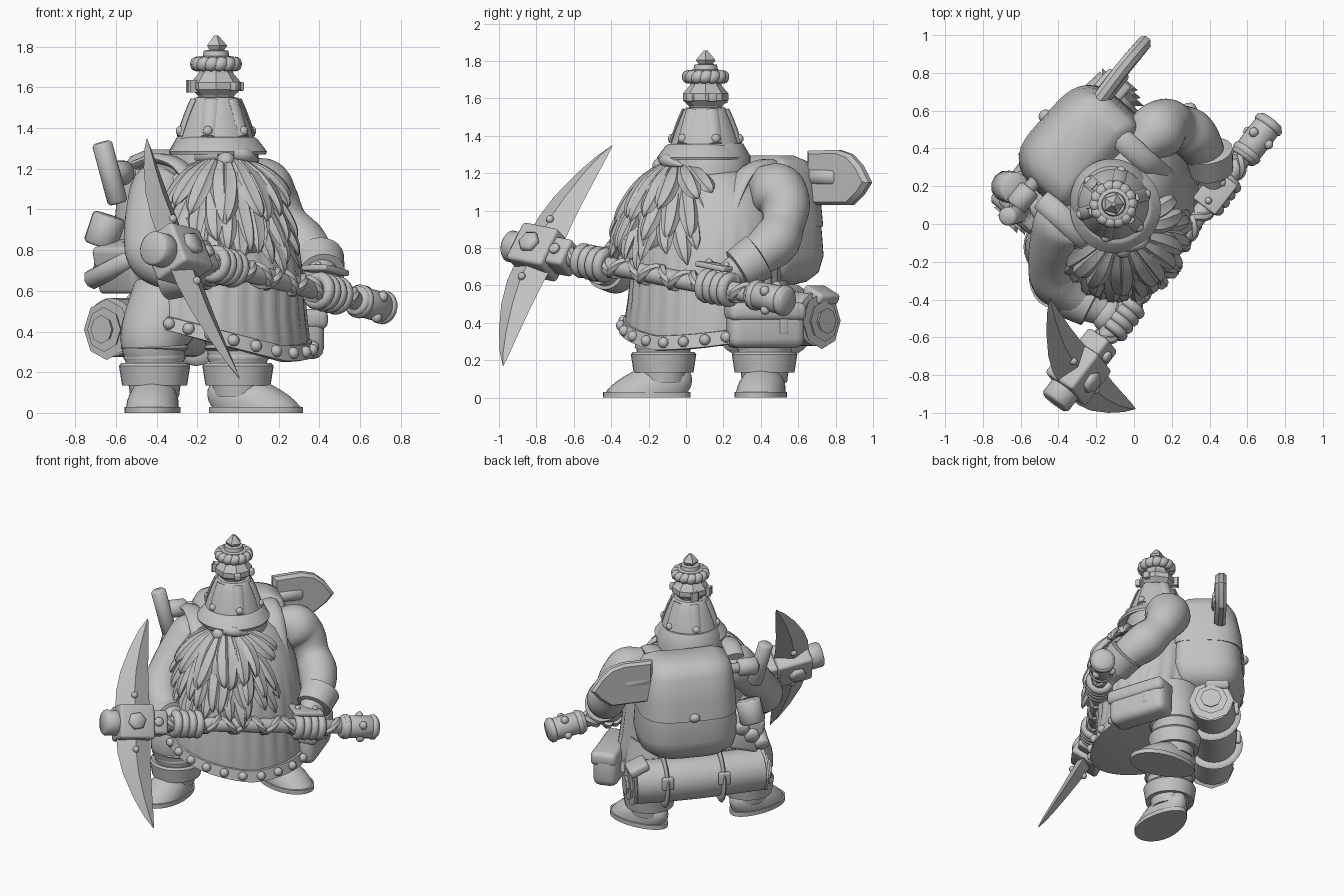
import bpy, bmesh, random
from math import sin, cos, pi, radians, copysign
from mathutils import Vector, Matrix

random.seed(4)
if "Cube" in bpy.data.objects:
    bpy.data.objects.remove(bpy.data.objects["Cube"])

grey = bpy.data.materials.new("plain_grey")
grey.use_nodes = True
grey.diffuse_color = (0.54, 0.54, 0.54, 1)
grey.node_tree.nodes["Principled BSDF"].inputs["Base Color"].default_value = (0.54, 0.54, 0.54, 1)

TURN = Matrix.Rotation(radians(48), 3, 'Z')   # the body stands turned to its left
FLAT = Matrix.Identity(3)


def body(u, v, z):
    return TURN @ Vector((u, v, z))


def finish(name, bm, angle=40):
    bmesh.ops.recalc_face_normals(bm, faces=bm.faces)
    me = bpy.data.meshes.new(name)
    bm.to_mesh(me)
    bm.free()
    me.materials.append(grey)
    me.shade_smooth()
    me.set_sharp_from_angle(angle=radians(angle))
    ob = bpy.data.objects.new(name, me)
    bpy.context.scene.collection.objects.link(ob)


def loft(name, rings, angle=40):
    bm = bmesh.new()
    loops = [[bm.verts.new(p) for p in ring] for ring in rings]
    n = len(loops[0])
    for a, b in zip(loops, loops[1:]):
        for i in range(n):
            bm.faces.new((a[i], a[(i + 1) % n], b[(i + 1) % n], b[i]))
    bm.faces.new(loops[0])
    bm.faces.new(loops[-1])
    finish(name, bm, angle)


def lathe(name, profile, loc, sides=32, angle=40, rot=FLAT):
    loft(name, [[Vector(loc) + rot @ Vector((r * cos(2 * pi * i / sides), r * sin(2 * pi * i / sides), z))
                 for i in range(sides)] for r, z in profile], angle)


def smooth(keys, steps):
    # rounded path through the key points (x, y, z, radius)
    k = [Vector(p) for p in keys]
    k = [2 * k[0] - k[1]] + k + [2 * k[-1] - k[-2]]
    out = []
    for a, b, c, d in zip(k, k[1:], k[2:], k[3:]):
        for s in range(steps):
            t = s / steps
            p = 2 * b + (c - a) * t + (2 * a - 5 * b + 4 * c - d) * t * t + (3 * b - a - 3 * c + d) * t ** 3
            out.append(p / 2)
    return out + [k[-2]]


def tube(name, keys, sides=14, steps=5, flat=1.0, ridge=0.0, up=(0, 0, 1)):
    path = smooth(keys, steps)
    rings = []
    for i, p in enumerate(path):
        t = (path[min(i + 1, len(path) - 1)] - path[max(i - 1, 0)]).xyz.normalized()
        a = t.cross(Vector(up))
        a = a.normalized() if a.length > 0.02 else Vector((1, 0, 0))
        b = a.cross(t)
        r = max(p.w, 0.002)
        rings.append([p.xyz + r * (1 - ridge * (j % 2)) * (a * cos(2 * pi * j / sides) + b * flat * sin(2 * pi * j / sides))
                      for j in range(sides)])
    loft(name, rings, 50)


def ball(name, loc, size, rot=FLAT, seg=20):
    bm = bmesh.new()
    bmesh.ops.create_uvsphere(bm, u_segments=seg, v_segments=seg // 2, radius=1)
    for v in bm.verts:
        v.co = Vector(loc) + rot @ (v.co * Vector(size))
    finish(name, bm)


def box(name, loc, size, rot=TURN, bevel=0.02):
    bm = bmesh.new()
    bmesh.ops.create_cube(bm, size=1)
    for v in bm.verts:
        v.co = Vector(loc) + rot @ (v.co * Vector(size))
    bmesh.ops.bevel(bm, geom=bm.edges[:], offset=bevel, segments=3, profile=0.5, affect='EDGES')
    finish(name, bm, 50)


def aim(direction):
    return Vector(direction).to_track_quat('Z', 'Y').to_matrix()


def rod(name, a, b, r, sides=20):
    a, b = Vector(a), Vector(b)
    n = (b - a).length
    c = min(0.012, n / 4)
    lathe(name, [(r - c, 0), (r, c), (r, n - c), (r - c, n)], a, sides, 50, aim(b - a))


# Padded coat: hem low in front, hitched up over the right thigh
def hem_lift(a):
    return 1 + sin(a) - min(cos(a), 0)


def coat_ring(z, ru, rv, v0, pleat, hem=0.0, n=144):
    pts = []
    for i in range(n):
        a = 2 * pi * i / n
        k = 1 + pleat * abs(sin(a * 14))
        pts.append(body(.03 + ru * k * cos(a), v0 + rv * k * sin(a), z + hem * hem_lift(a)))
    return pts


loft("coat", [coat_ring(*r) for r in (
    (.37, .38, .3, .12, 0, .07), (.28, .45, .37, .11, 0, .08), (.36, .45, .37, .11, .015, .06), (.5, .435, .36, .12, .03, .02),
    (.62, .42, .36, .12, .03, 0), (.8, .41, .36, .14, .01), (.95, .39, .33, .16, 0), (1.08, .34, .28, .18, 0),
    (1.18, .26, .23, .19, 0), (1.25, .12, .12, .18, 0))])
loft("coat_hem", [coat_ring(*r) for r in (
    (.25, .45, .37, .11, 0, .08), (.255, .48, .4, .11, 0, .08), (.33, .465, .385, .11, 0, .075), (.335, .43, .35, .11, 0, .075))])
for i in range(12):
    a = pi + pi * (i + .5) / 12
    ball("hem_rivet", body(.03 + .475 * cos(a), .11 + .395 * sin(a), .293 + .078 * hem_lift(a)), (.03, .03, .03), seg=12)

# Legs and boots
for side, x, y, ang in (("right", -.41, -.12, -95), ("left", .0, .42, -10)):
    d = Vector((cos(radians(ang)), sin(radians(ang)), 0))
    hip = Vector((x, y, 0)).lerp(Vector((-.1, .17, 0)), .25)
    tube(side + "_leg", [(hip.x, hip.y, .55, .2), (x, y, .38, .17), (x, y, .26, .145), (x, y, .08, .12)], 24, up=(1, 0, 0))
    lathe(side + "_boot_cuff", [(.125, .14), (.16, .135), (.175, .23), (.165, .245), (.13, .235)], (x, y, 0), 28)
    for z, r in ((.27, .155), (.32, .168)):
        lathe(side + "_trouser_fold", [(.13, -.03), (r, 0), (.14, .03)], (x, y, z), 24, 90)
    across = Vector((-d.y, d.x, 0))
    for name, low, high, grow, flat in (("_sole", 0, .03, 1.0, 1), ("_boot", .03, .17, .94, 0)):
        rings = []
        for s in range(6):
            t = s / 5
            shrink = grow if flat else grow * (1 - .5 * t ** 2)
            ring = []
            for j in range(28):
                a = 2 * pi * j / 28
                along = .09 + .235 * cos(a) * shrink - (0 if flat else .1 * t)
                wide = (.135 + .02 * cos(a)) * sin(a) * shrink
                ring.append(Vector((x, y, low + (high - low) * t)) + d * along + across * wide)
            rings.append(ring)
        loft(side + name, rings)

# Head and nose
ball("head", (-.1, .07, 1.17), (.19, .2, .2))
ball("nose", (-.06, -.13, 1.24), (.045, .05, .045))
for s in (-1, 1):
    tube("eyebrow", [(-.06 + .03 * s, -.12, 1.27, .03), (-.06 + .1 * s, -.09, 1.265, .035), (-.07 + .17 * s, -.02, 1.24, .005)], 10)

# Beard: solid core and layers of ridged locks fanned round the face
ball("beard_core", (-.03, -.1, .97), (.25, .22, .26))
for count, low, reach, start in ((15, .7, .34, 1.12), (13, .8, .33, 1.18), (12, .95, .3, 1.24)):
    for i in range(count):
        f = -1 + 2 * i / (count - 1)
        a = radians(-71 + f * 98)
        d = Vector((cos(a), sin(a), 0))
        side = Vector((-d.y, d.x, 0)) * random.uniform(-.07, .07)
        c = Vector((-.07, -.04, 0))
        drop = low + .1 * f * f + random.uniform(-.05, .05)
        keys = []
        for t, r, w in ((0, .11, .02), (.3, .68 * reach, .05), (.62, .92 * reach, .052), (.86, reach + .02, .034), (1, reach + .03, .003)):
            p = c + d * r + side * t * t
            keys.append((p.x, p.y, start + (drop - start) * t, w))
        tube("beard_lock", keys, 12, 4, .6, .22, up=d)
for s in (-1, 1):
    for k in range(3):
        tube("moustache", [(-.06 + .01 * s, -.15, 1.21, .015), (-.06 + (.07 + .02 * k) * s, -.2, 1.14 - .02 * k, .04),
                           (-.06 + (.12 + .03 * k) * s, -.27, 1.0 - .03 * k, .034), (-.06 + (.14 + .03 * k) * s, -.33, .84, .003)],
             12, 5, .7, .2, up=(0, 1, 0))

# Tall helmet with flared brim, ribs, nut, rope ring and gem
hat = Vector((-.108, .105, 0))
lathe("helmet", [(.15, 1.27), (.2, 1.3), (.185, 1.36), (.165, 1.42), (.138, 1.49), (.118, 1.535), (.105, 1.55), (.07, 1.555)], hat, 40)
lathe("helmet_brim", [(.18, 1.355), (.195, 1.345), (.24, 1.285), (.235, 1.27), (.17, 1.31)], hat + Vector((.01, -.02, 0)), 40)
lathe("neck_guard", [(.14, 1.15), (.215, 1.16), (.22, 1.29), (.18, 1.36)], hat + Vector((-.01, .02, 0)), 40)
for i in range(6):
    a = 2 * pi * i / 6 + .3
    d = Vector((cos(a), sin(a), 0))
    tube("helmet_rib", [tuple(hat + d * r + Vector((0, 0, z))) + (.035,) for r, z in ((.185, 1.36), (.165, 1.42), (.138, 1.49), (.115, 1.54))],
         8, 3, .4, up=d)
    ball("helmet_rivet", hat + d * .182 + Vector((0, 0, 1.385)), (.026,) * 3, seg=10)
    if i % 3 != 1:
        box("nut_lug", hat + d * .12 + Vector((0, 0, 1.605)), (.04, .04, .045), Matrix.Rotation(a, 3, 'Z'), .008)
lathe("helmet_nut", [(.085, 1.54), (.09, 1.56), (.122, 1.59), (.122, 1.625), (.085, 1.67), (.08, 1.7)], hat, 8, 20)
for i in range(14):
    a = 2 * pi * i / 14
    ball("rope_ring", hat + Vector((.095 * cos(a), .095 * sin(a), 1.715)), (.034, .042, .034),
         Matrix.Rotation(a, 3, 'Z') @ Matrix.Rotation(radians(35), 3, 'X'), 12)
lathe("helmet_cap", [(.09, 1.7), (.085, 1.75), (.065, 1.755), (.06, 1.78), (.03, 1.785)], hat, 16)
lathe("gem", [(.03, 1.77), (.055, 1.805), (.012, 1.855)], hat, 5, 10)

# Pickaxe: handle frame is h along the shaft, b along the blade, n across it
h = Vector((.6, .78, -.155)).normalized()
n = h.cross(Vector((-.31, .44, .84))).normalized()
b = n.cross(h)
PICK = Matrix((h, b, n)).transposed()
hub = Vector((-.3, -.79, .78))


def pick(i, j, k):
    return hub + PICK @ Vector((i, j, k))


rod("pick_shaft", pick(0, 0, 0), pick(1.62, 0, 0), .048)
rod("pommel", pick(1.45, 0, 0), pick(1.71, 0, 0), .075)
for t in (1.47, 1.66):
    rod("pommel_ring", pick(t, 0, 0), pick(t + .04, 0, 0), .083)
for i in range(4):
    ball("pommel_stud", pick(1.59, .074 * cos(i * pi / 2), .074 * sin(i * pi / 2)), (.028,) * 3, seg=10)
for s in (-1, 1):
    tube("shaft_wrap", [tuple(pick(.2 + 1.25 * i / 96, .042 * cos(s * i * pi / 8), .042 * sin(s * i * pi / 8))) + (.024,)
                        for i in range(97)], 6, 1)
box("pick_hub", pick(.01, 0, 0), (.24, .23, .2), PICK, .02)
box("hub_collar", pick(.16, 0, 0), (.14, .16, .15), PICK, .02)
rod("hammer_face", pick(-.2, 0, 0), pick(-.08, 0, 0), .085)
for s in (-1, 1):
    rod("hub_boss", pick(0, 0, s * .08), pick(0, 0, s * .13), .06, 6)
    rod("collar_boss", pick(.16, 0, s * .07), pick(.16, 0, s * .1), .03, 12)
    rings = []
    for t, outer, inner, thick in ((.08, -.11, .13, .05), (.2, -.105, .125, .045), (.34, -.07, .125, .035),
                                   (.5, 0, .13, .025), (.62, .07, .135, .015), (.695, .13, .135, .003)):
        mid = (outer + inner) / 2
        rings.append([pick(outer, s * t, 0), pick(mid, s * t, thick), pick(inner, s * t, 0), pick(mid, s * t, -thick)])
    loft("pick_blade", rings, 25)
    for k in (-1, 1):
        ball("blade_rivet", pick(.01, s * .18, k * .045), (.022,) * 3, seg=10)


# Arms, bracers and gripping hands
def arm(side, keys, wrist, hand, t):
    tube(side + "_arm", keys, 24, 6, up=(.3, -.2, .9))
    w = Vector(wrist)
    d = (Vector(hand) - w).normalized()
    lathe(side + "_bracer", [(.09, -.09), (.13, -.08), (.115, .05), (.09, .055)], w, 24, 40, aim(d))
    ball(side + "_palm", Vector(hand) - d * .04, (.095, .08, .075), PICK)
    for k in range(4):
        o = t - .075 + .05 * k
        tube(side + "_finger", [tuple(pick(o, .066 * cos(a), .066 * sin(a))) + (.03,) for a in
                                [2 * pi * q / 9 for q in range(8)]], 10, 2, up=h)


arm("left", [(.03, .4, 1.16, .09), (.11, .48, 1.11, .15), (.17, .53, 1.03, .135), (.23, .52, .93, .115), (.3, .48, .84, .13),
             (.36, .4, .77, .115), (.4, .3, .7, .09), (.42, .22, .65, .075)], (.405, .32, .71), (.43, .18, .62), 1.23)
arm("right", [(-.32, .06, 1.16, .09), (-.37, .02, 1.1, .15), (-.41, -.08, 1.0, .14), (-.44, -.2, .88, .12), (-.41, -.3, .77, .13),
              (-.28, -.4, .7, .105), (-.14, -.47, .68, .075)], (-.27, -.41, .69), (-.1, -.5, .7), .38)
box("bracer_plate", (.43, .17, .7), (.2, .15, .03), PICK @ Matrix.Rotation(radians(-60), 3, 'X'), .01)
for s in (-1, 1):
    ball("plate_rivet", Vector((.43, .17, .715)) + h * .06 * s, (.02, .02, .02), seg=10)


# Soft backpack with an overlapping flap and shoulder straps
def pack_ring(z, w, depth, grow=0.0):
    pts = []
    for i in range(48):
        c, s = cos(2 * pi * i / 48), sin(2 * pi * i / 48)
        pts.append(body(.11 + (w + grow) * copysign(abs(c) ** .5, c),
                        .5 + (depth + grow) * copysign(abs(s) ** .55, s) - .05 * c * c, z))
    return pts


loft("backpack", [pack_ring(*r) for r in (
    (.6, .16, .1), (.62, .25, .16), (.67, .31, .21), (.76, .33, .235), (.95, .32, .22), (1.15, .3, .19), (1.25, .27, .15), (1.28, .2, .09))], 60)
loft("pack_flap", [pack_ring(*r) for r in (
    (.92, .31, .2, -.01), (.915, .31, .222, .015), (1.05, .3, .205, .018), (1.2, .285, .175, .016), (1.26, .26, .14, .015), (1.295, .2, .09, 0))], 60)
ball("pack_button", body(.11, .735, .94), (.035, .03, .03), TURN)
for s in (-1, 1):
    tube("shoulder_strap", [(*body(.03 + .26 * s, v, z), .06) for v, z in
                            ((.45, 1.22), (.32, 1.25), (.17, 1.21), (.06, 1.08), (-.03, .9))], 10, 5, .45, up=body(0, -1, .4))

# Bedroll tied across the hips below the pack
roll = ((-.38, .5), (-.2, .52), (.05, .54), (.3, .54), (.47, .53))
tube("bedroll", [(*body(u, v, .42), .145) for u, v in roll], 24)
for (u, v), d in ((roll[0], body(-1, 0, 0)), (roll[-1], body(1, 0, 0))):
    for k in range(3):
        lathe("bedroll_end_fold", [(.1 - .035 * k, -.02), (.15 - .04 * k, .03 + .02 * k), (.09 - .035 * k, .03 + .02 * k)],
              body(u, v, .41), 8, 30, aim(d))
for u in (-.1, .28):
    tube("bedroll_strap", [(*body(u, .53 + .155 * cos(a), .42 + .155 * sin(a)), .035) for a in
                           [pi * q / 6 for q in range(-6, 6)]], 8, 2, .4, up=body(1, 0, 0))
    box("strap_buckle", body(u, .69, .46), (.08, .03, .09), TURN, .012)
box("bedroll_corner", body(.46, .57, .55), (.14, .16, .06), TURN @ Matrix.Rotation(radians(25), 3, 'Y'), .02)

# Spade pushed through the pack, with a cross grip
d = Vector((.62, .785, 0)).normalized()
rod("spade_shaft", (-.64, .08, 1.18), Vector((-.17, .67, 1.18)), .035)
rod("spade_socket", (-.17, .67, 1.18), Vector((-.17, .67, 1.18)) + d * .18, .048)
rod("spade_grip", (-.67, .04, 1.33), (-.59, .06, 1.03), .05)
rod("grip_collar", (-.63, .09, 1.18), (-.55, .19, 1.18), .06)
spade = Vector((-.19, .66, 1.17))
across = Vector((-d.y, d.x, 0))
outline = ((0, -.14), (0, .15), (.2, .155), (.29, .13), (.36, .07), (.42, -.02), (.37, -.08), (.29, -.14))
loft("spade_blade", [[spade + d * (.2 + (t - .2) * k) + Vector((0, 0, z * k)) + across * (o + .15 * z * z - .1 * (t - .2) ** 2) for t, z in outline]
                     for o, k in ((-.04, .88), (-.015, 1), (.015, 1), (.035, .9))], 30)

# Hip bags
bag = Matrix.Rotation(radians(18), 3, 'Z')
box("left_pouch", (.29, .42, .38), (.17, .42, .23), bag, .05)
box("left_pouch_flap", (.3, .42, .46), (.18, .43, .1), bag, .035)
for y in (.32, .52):
    box("pouch_strap", (.4 - (y - .3) * .3, y, .41), (.03, .05, .14), bag, .008)
box("right_pouch", (-.55, .12, .72), (.2, .26, .24), TURN @ Matrix.Rotation(radians(-15), 3, 'Y'), .03)
for k in range(3):
    rod("scroll", (-.73 + .05 * k, .16 + .05 * k, .65 + .06 * k), (-.52 + .04 * k, -.02, .76 + .04 * k), .05, 8)
rod("canister", (-.68, .2, .82), (-.63, .19, .97), .085, 12)
